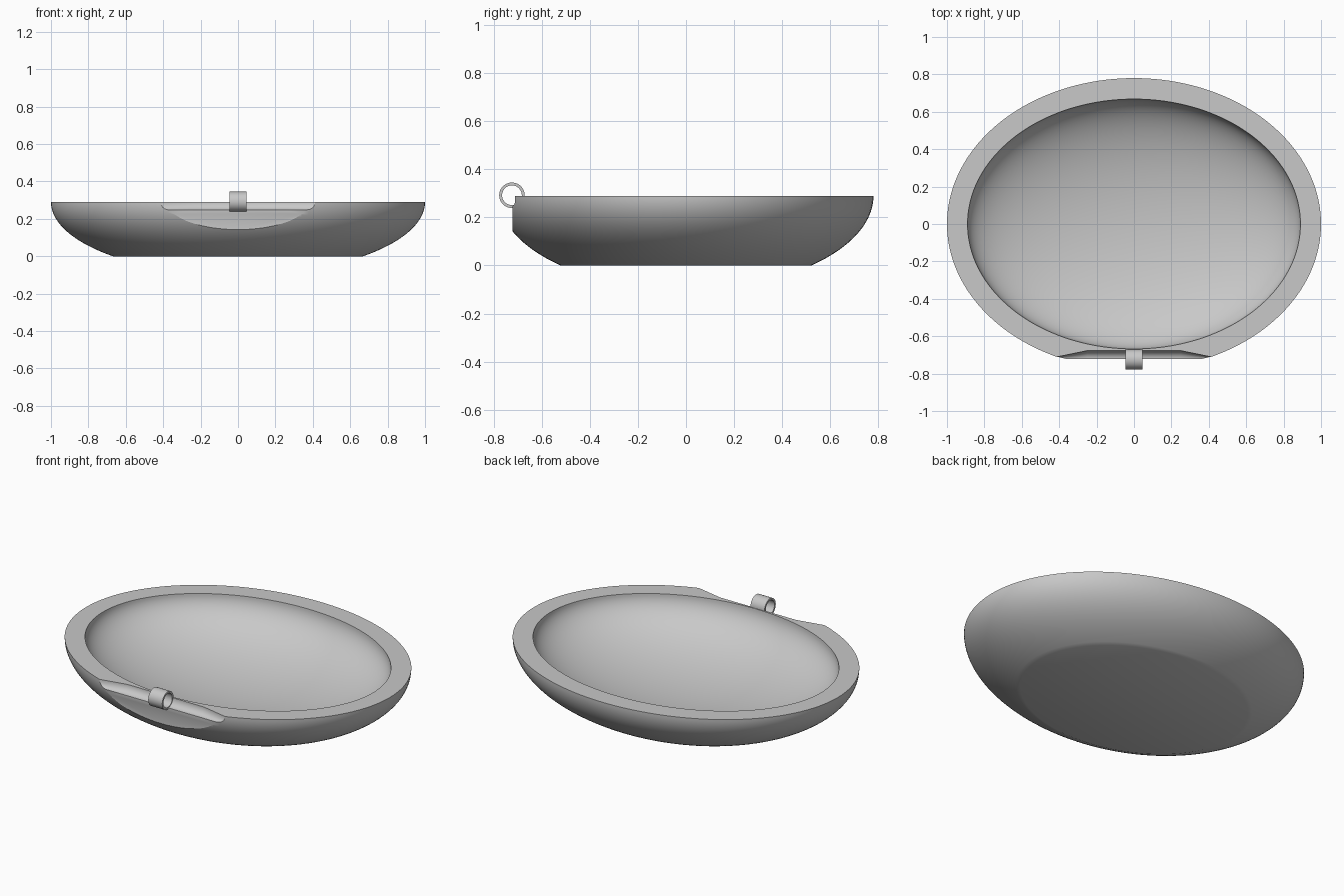
import bpy, bmesh, math

cube = bpy.data.objects.get("Cube")
if cube:
    bpy.data.objects.remove(cube)

RIM = 0.29          # height of the rim
FLAT_Y = -0.722     # flat cut on the front
SEG = 160

grey = bpy.data.materials.new("plain grey")
grey.use_nodes = True
colour = (0.58, 0.58, 0.58, 1)
grey.diffuse_color = colour
grey.node_tree.nodes["Principled BSDF"].inputs["Base Color"].default_value = colour


def loft(name, rings, wrap=False):
    """Skin closed rings of points; cap both ends, or wrap last to first."""
    bm = bmesh.new()
    loops = [[bm.verts.new(p) for p in ring] for ring in rings]
    n = len(loops[0])
    pairs = list(zip(loops, loops[1:]))
    if wrap:
        pairs.append((loops[-1], loops[0]))
    else:
        bm.faces.new(loops[0])
        bm.faces.new(loops[-1])
    for a, b in pairs:
        for i in range(n):
            j = (i + 1) % n
            bm.faces.new((a[i], a[j], b[j], b[i]))
    bmesh.ops.recalc_face_normals(bm, faces=bm.faces)
    mesh = bpy.data.meshes.new(name)
    bm.to_mesh(mesh)
    bm.free()
    mesh.materials.append(grey)
    obj = bpy.data.objects.new(name, mesh)
    bpy.context.collection.objects.link(obj)
    return obj


def oval(rx, ry, z):
    turns = [math.tau * i / SEG for i in range(SEG)]
    return [(rx * math.cos(t), ry * math.sin(t), z) for t in turns]


def dome(rx, ry, depth, start, end, steps):
    """Ovals of a half ellipsoid hanging below the rim."""
    rings = []
    for i in range(steps + 1):
        a = start + (end - start) * i / steps
        rings.append(oval(rx * math.cos(a), ry * math.cos(a), RIM - depth * math.sin(a)))
    return rings


def x_circle(x, y, z, ry, rz, n=48):
    turns = [math.tau * i / n for i in range(n)]
    return [(x, y + ry * math.cos(t), z + rz * math.sin(t)) for t in turns]


def cut(obj, cutter):
    cutter.hide_render = True
    mod = obj.modifiers.new("cut", 'BOOLEAN')
    mod.operation = 'DIFFERENCE'
    mod.solver = 'EXACT'
    mod.object = cutter
    bpy.context.view_layer.objects.active = obj
    bpy.ops.object.modifier_apply(modifier=mod.name)
    bpy.data.objects.remove(cutter)


def smooth(obj):
    bpy.ops.object.select_all(action='DESELECT')
    obj.select_set(True)
    bpy.context.view_layer.objects.active = obj
    bpy.ops.object.shade_smooth_by_angle(angle=math.radians(25))


# Oval bowl: flat foot, rounded outside, flat rim, rounded hollow
outer = dome(1, 0.78, 0.39, math.asin(RIM / 0.39), 0, 24)
inner = dome(0.89, 0.668, 0.28, 0, math.radians(89), 32)
bowl = loft("bowl", outer + inner)

# Flat cut across the front
block = [(-1, -1), (1, -1), (1, FLAT_Y), (-1, FLAT_Y)]
cut(bowl, loft("flat_cutter", [[(x, y, z) for x, y in block] for z in (-0.1, 0.5)]))

# Hinge groove with ends that taper towards the flat
stations = [(-0.42, 0.01), (-0.25, 0.045), (0.25, 0.045), (0.42, 0.01)]
cut(bowl, loft("groove_cutter", [x_circle(x, FLAT_Y, RIM, d, 0.042) for x, d in stations]))
smooth(bowl)

# Hinge ring: open tube lying along x
W, R, HOLE = 0.046, 0.053, 0.041
ring = loft("hinge_ring", [x_circle(x, FLAT_Y - 0.002, RIM + 0.002, r, r)
                           for x, r in ((-W, R), (W, R), (W, HOLE), (-W, HOLE))], wrap=True)
smooth(ring)
